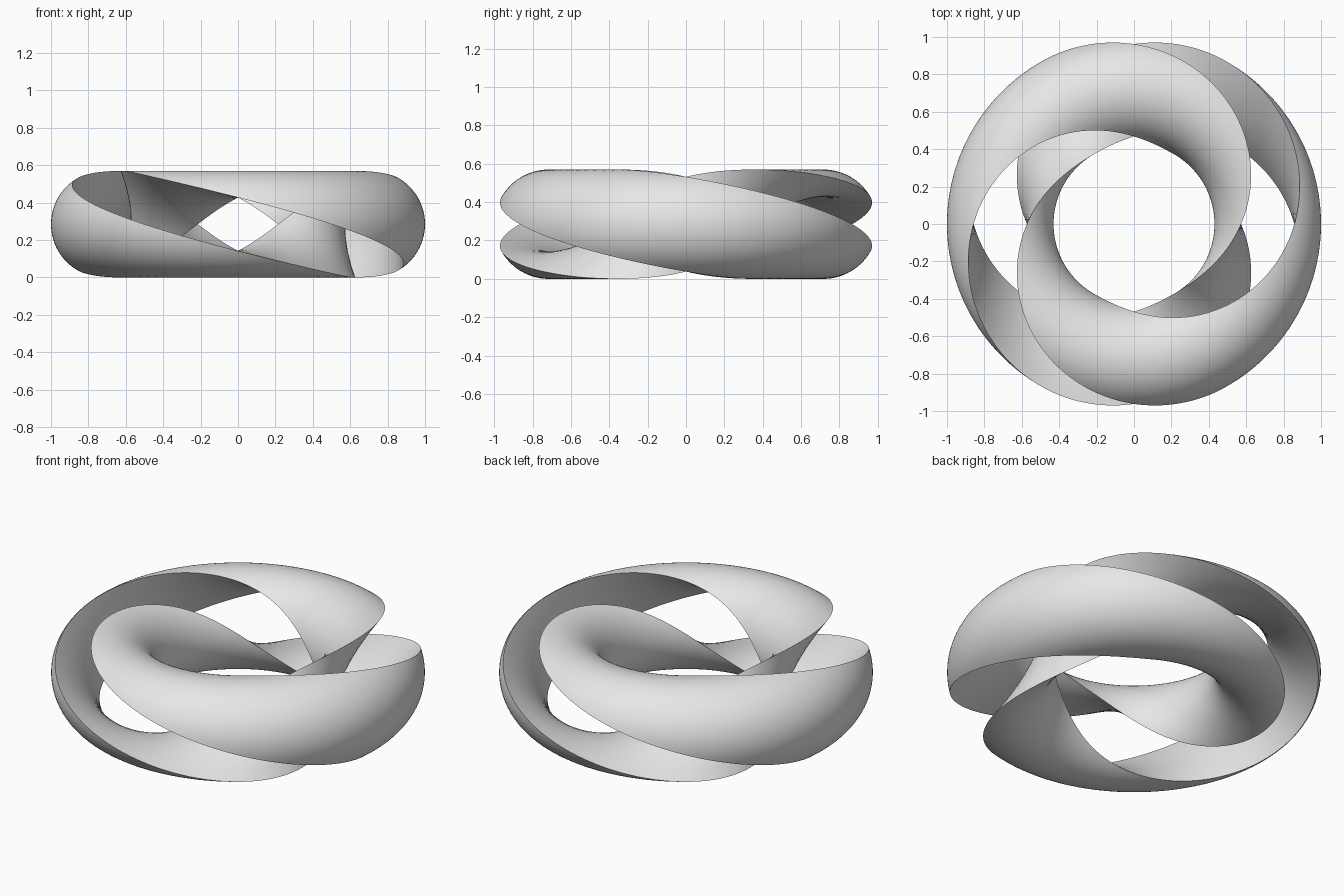
import bpy
import bmesh
from math import cos, sin, pi, radians

# Remove the default object
cube = bpy.data.objects.get("Cube")
if cube:
    bpy.data.objects.remove(cube, do_unlink=True)

RING = 0.715            # radius of the ring's centre line
TUBE = 0.285            # radius of the tube
HALF = radians(60)      # half the angle each strand spans on the tube
STEPS, ARC, CHORD = 240, 28, 8

grey = bpy.data.materials.new("light grey")
grey.use_nodes = True
colour = (0.8, 0.8, 0.8, 1)
grey.diffuse_color = colour
grey.node_tree.nodes["Principled BSDF"].inputs["Base Color"].default_value = colour


def segment_profile():
    """Circular segment: a rounded back closed by a flat chord."""
    arc = [(TUBE * cos(a), TUBE * sin(a))
           for a in (-HALF + 2 * HALF * i / ARC for i in range(ARC + 1))]
    width = TUBE * sin(HALF)
    flat = [(TUBE * cos(HALF), width * (1 - 2 * i / CHORD))
            for i in range(1, CHORD)]
    return arc + flat


def twisted_strand(name, phase):
    """Sweep the profile round the ring with one full twist."""
    bm = bmesh.new()
    profile = segment_profile()
    rings = []
    for k in range(STEPS):
        u = 2 * pi * k / STEPS
        twist = phase - u
        ring = []
        for p, q in profile:
            r = RING + p * cos(twist) - q * sin(twist)
            z = TUBE + p * sin(twist) + q * cos(twist)
            ring.append(bm.verts.new((r * cos(u), r * sin(u), z)))
        rings.append(ring)
    n = len(profile)
    for k in range(STEPS):
        a, b = rings[k], rings[(k + 1) % STEPS]
        for i in range(n):
            j = (i + 1) % n
            bm.faces.new((a[i], b[i], b[j], a[j]))
    bmesh.ops.recalc_face_normals(bm, faces=bm.faces)
    mesh = bpy.data.meshes.new(name)
    bm.to_mesh(mesh)
    bm.free()
    mesh.materials.append(grey)
    obj = bpy.data.objects.new(name, mesh)
    bpy.context.collection.objects.link(obj)

    # Smooth curved faces, crisp strand edges
    bpy.ops.object.select_all(action='DESELECT')
    obj.select_set(True)
    bpy.context.view_layer.objects.active = obj
    bpy.ops.object.shade_smooth_by_angle(angle=radians(30))


# Two interlocked strands, half a turn apart
twisted_strand("first_twisted_strand", 0)
twisted_strand("second_twisted_strand", pi)
